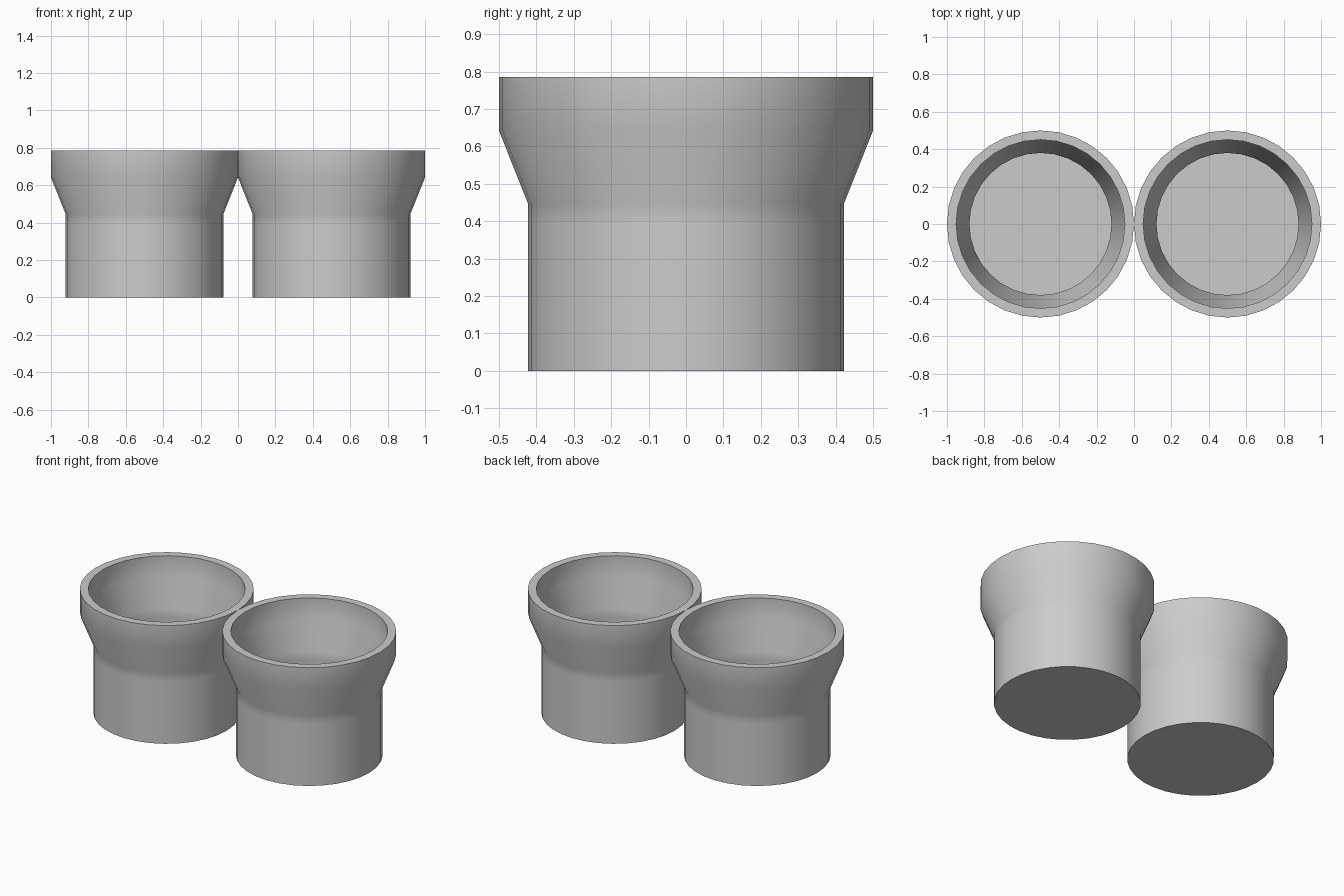
import bpy, bmesh, math

if "Cube" in bpy.data.objects:
    bpy.data.objects.remove(bpy.data.objects["Cube"])

SIDES = 32
grey = bpy.data.materials.new("plain_grey")
grey.diffuse_color = (0.6, 0.6, 0.6, 1)
grey.use_nodes = True
grey.node_tree.nodes["Principled BSDF"].inputs["Base Color"].default_value = grey.diffuse_color

# Radius and height, from the underside up the outside, then down the inside
PROFILE = [(0.422, 0.0), (0.422, 0.395), (0.422, 0.446), (0.5, 0.642), (0.5, 0.786),
           (0.451, 0.786), (0.451, 0.656), (0.38, 0.48), (0.38, 0.43), (0.38, 0.08)]


def flared_cup(name, x):
    bm = bmesh.new()
    rings = []
    for r, z in PROFILE:
        rings.append([bm.verts.new((r * math.cos(2 * math.pi * i / SIDES),
                                    r * math.sin(2 * math.pi * i / SIDES), z))
                      for i in range(SIDES)])
    # Walls and rim
    for a, b in zip(rings, rings[1:]):
        for i in range(SIDES):
            j = (i + 1) % SIDES
            bm.faces.new((a[i], a[j], b[j], b[i]))
    # Underside and inner floor
    bm.faces.new(rings[0][::-1])
    bm.faces.new(rings[-1])
    mesh = bpy.data.meshes.new(name)
    bm.to_mesh(mesh)
    bm.free()
    mesh.materials.append(grey)
    cup = bpy.data.objects.new(name, mesh)
    cup.location.x = x
    bpy.context.collection.objects.link(cup)
    bpy.ops.object.select_all(action='DESELECT')
    cup.select_set(True)
    bpy.context.view_layer.objects.active = cup
    bpy.ops.object.shade_smooth_by_angle(angle=math.radians(35))


flared_cup("left_cup", -0.5)
flared_cup("right_cup", 0.5)
